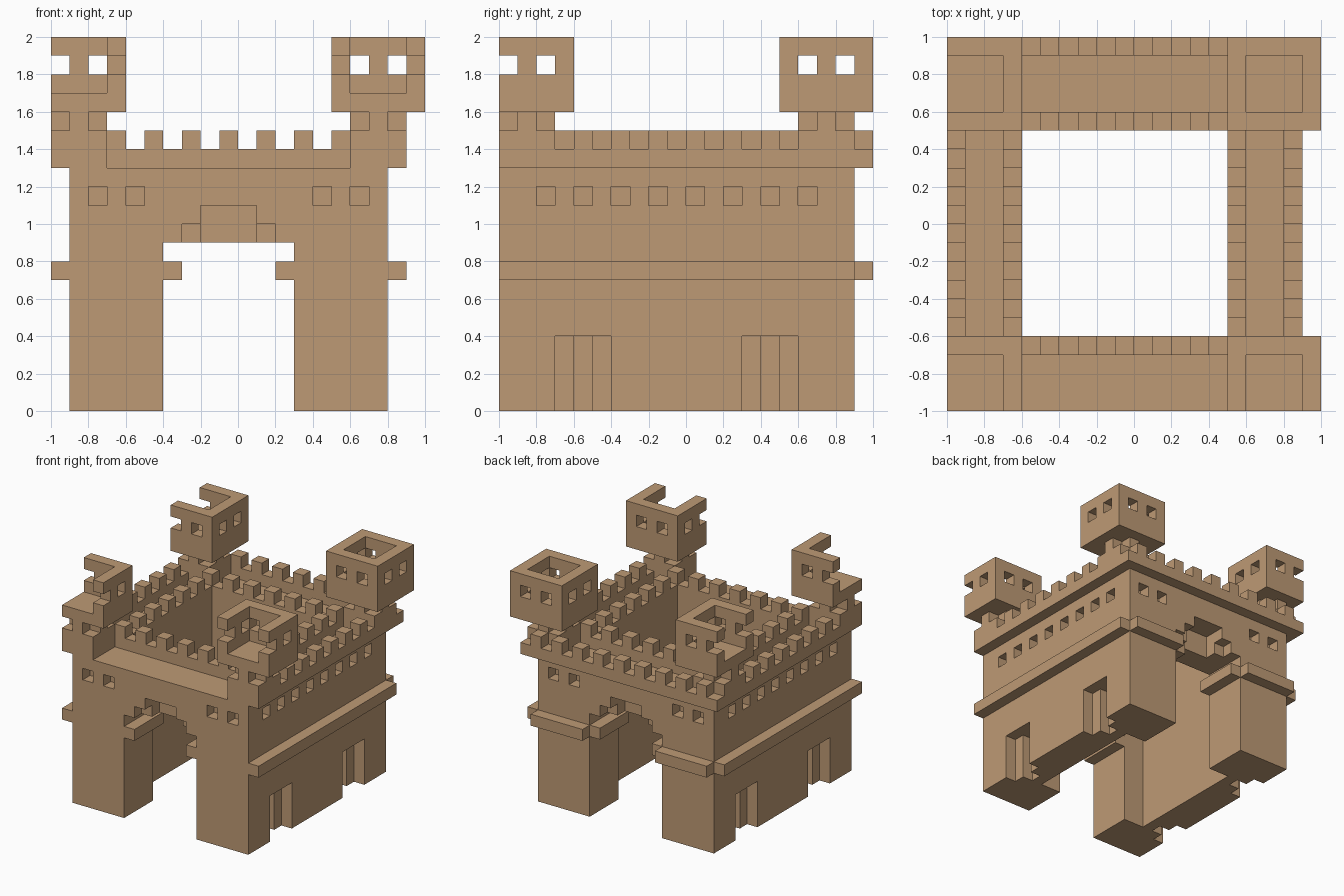
import bpy, bmesh, math
from mathutils import Vector

if "Cube" in bpy.data.objects:
    bpy.data.objects.remove(bpy.data.objects["Cube"])

stone = bpy.data.materials.new("tan stone")
stone.use_nodes = True
colour = (0.515, 0.323, 0.178, 1)
stone.diffuse_color = colour
stone.node_tree.nodes["Principled BSDF"].inputs["Base Color"].default_value = colour

U = 0.1                                   # size of one block


def flip(box, mx, my):
    """Mirror a block box (x0, x1, y0, y1, z0, z1) across the castle's middle."""
    x0, x1, y0, y1, z0, z1 = box
    if mx:
        x0, x1 = 19 - x1, 19 - x0
    if my:
        y0, y1 = 19 - y1, 19 - y0
    return x0, x1, y0, y1, z0, z1


def four(boxes):
    return [flip(b, mx, my) for b in boxes for mx in (0, 1) for my in (0, 1)]


def cells(boxes):
    """All blocks in the boxes, clipped to the 20 x 20 plot."""
    return {(x, y, z) for x0, x1, y0, y1, z0, z1 in boxes
            for x in range(max(x0, 0), min(x1, 20))
            for y in range(max(y0, 0), min(y1, 20))
            for z in range(z0, z1)}


def part(name, add, cut=()):
    """Build one clean shell from added boxes minus cut boxes."""
    solid = cells(add) - cells(cut)
    bm = bmesh.new()
    corners = {}

    def corner(p):
        if p not in corners:
            corners[p] = bm.verts.new((p[0] * U - 1, p[1] * U - 1, p[2] * U))
        return corners[p]

    for c in sorted(solid):
        for axis in range(3):
            for side in (0, 1):
                near = list(c)
                near[axis] += 2 * side - 1
                if tuple(near) in solid:
                    continue
                ring = []
                for a, b in ((0, 0), (1, 0), (1, 1), (0, 1)):
                    p = list(c)
                    p[axis] += side
                    p[(axis + 1) % 3] += a
                    p[(axis + 2) % 3] += b
                    ring.append(corner(tuple(p)))
                bm.faces.new(ring if side else ring[::-1])
    bmesh.ops.dissolve_limit(bm, angle_limit=math.radians(1),
                             verts=bm.verts[:], edges=bm.edges[:])
    bmesh.ops.triangulate(bm, faces=[f for f in bm.faces if len(f.verts) > 4])
    mesh = bpy.data.meshes.new(name)
    bm.to_mesh(mesh)
    bm.free()
    mesh.materials.append(stone)
    obj = bpy.data.objects.new(name, mesh)
    bpy.context.collection.objects.link(obj)
    return obj


# Openings shared by all walls: gate passage, stepped arch, windows, niches
openings = [(6, 13, 15, 19, 0, 9), (7, 12, 18, 19, 9, 10), (8, 11, 17, 19, 9, 11)]
openings += [(x, x + 1, 18, 19, 11, 12) for x in (14, 16)]
openings += [(17, 18, y, y + 1, 11, 12) for y in range(2, 17, 2)]
openings += [(17, 18, 13, 16, 0, 4), (16, 18, 14, 15, 0, 4)]
openings = four(openings)

# Main walls
gate = (1, 18, 15, 19, 0, 13)
side = (15, 18, 4, 15, 0, 13)
part("back_gate_wall", [gate], openings)
part("front_gate_wall", [flip(gate, 0, 1)], openings)
part("left_side_wall", [side], openings)
part("right_side_wall", [flip(side, 1, 0)], openings)

# Belt course around the legs and into the gate passages
part("belt_course", four([(18, 19, 0, 19, 7, 8), (13, 18, 19, 20, 7, 8),
                          (12, 13, 15, 19, 7, 8)]))

# Overhanging outer parapet with merlons
outer = [(18, 19, 3, 16, 13, 14), (0, 19, 19, 20, 13, 14)]
outer += [(18, 19, y, y + 1, 14, 15) for y in range(4, 15, 2)]
outer += [(x, x + 1, 19, 20, 14, 15) for x in range(1, 18, 2)]
part("outer_parapet", four(outer))

# Inner parapet around the courtyard
inner = [(15, 16, 3, 16, 13, 14), (3, 16, 15, 16, 13, 14)]
for i in range(3, 16, 2):
    inner += [(15, 16, i, i + 1, 14, 15), (i, i + 1, 15, 16, 14, 15)]
part("inner_parapet", four(inner))

# Corner turrets: square base, cross-shaped neck, hollow head with windows
neck = [(16, 19, 16, 19, 13, 15), (17, 18, 16, 19, 15, 16), (16, 19, 17, 18, 15, 16)]
head = [(15, 20, 15, 20, 16, 20)]
hollow = [(16, 19, 16, 19, 17, 20)]
for i in (16, 18):
    hollow += [(i, i + 1, 15, 20, 18, 19), (15, 20, i, i + 1, 18, 19)]
for mx, x_name in ((0, "left"), (1, "right")):
    for my, y_name in ((0, "back"), (1, "front")):
        place = lambda boxes: [flip(b, mx, my) for b in boxes]
        part(f"{y_name}_{x_name}_turret_neck", place(neck))
        part(f"{y_name}_{x_name}_turret_head", place(head), place(hollow))
